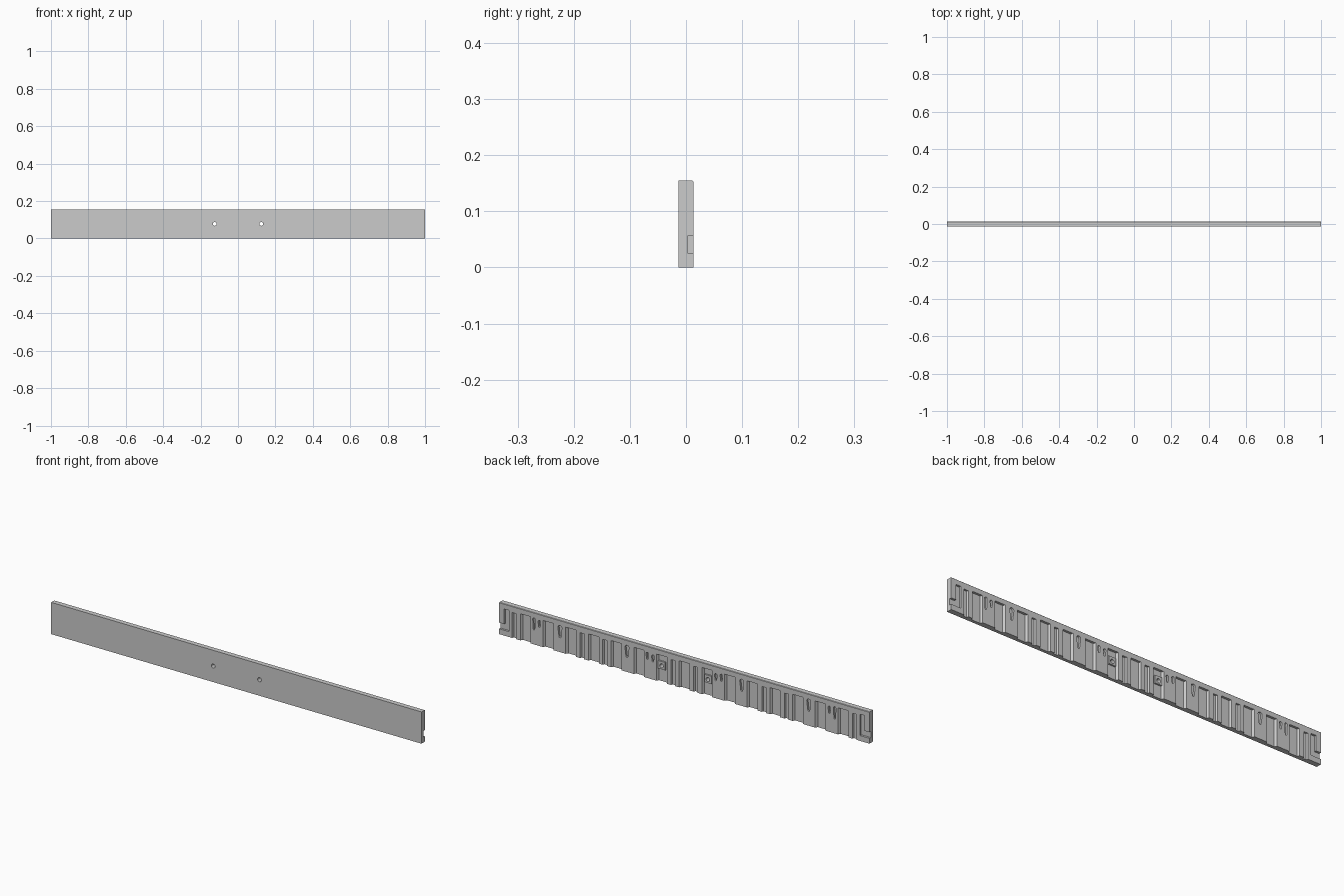
import bpy, bmesh, math
from mathutils import Vector

if "Cube" in bpy.data.objects:
    bpy.data.objects.remove(bpy.data.objects["Cube"])

BACK, FRONT, H = 0.013, -0.013, 0.155


def prism(bm, points, offset):
    """Extrude a closed outline of 3D points along an offset."""
    face = bm.faces.new([bm.verts.new(p) for p in points])
    out = bmesh.ops.extrude_face_region(bm, geom=[face])
    verts = [g for g in out["geom"] if isinstance(g, bmesh.types.BMVert)]
    bmesh.ops.translate(bm, verts=verts, vec=Vector(offset))


def make(name, bm):
    bmesh.ops.recalc_face_normals(bm, faces=bm.faces[:])
    me = bpy.data.meshes.new(name)
    bm.to_mesh(me)
    bm.free()
    ob = bpy.data.objects.new(name, me)
    bpy.context.collection.objects.link(ob)
    return ob


def groove(bm, x, half, top, floor, slant):
    """Vertical groove with slanted walls, open at the bottom edge."""
    y = BACK + 0.002
    prism(bm, [(x - half - slant, y, -0.01), (x + half + slant, y, -0.01),
               (x + half, floor, -0.01), (x - half, floor, -0.01)],
          (0, 0, top + 0.01))


def pocket(bm, outline, floor):
    """Recess of any x, z outline cut into the back."""
    prism(bm, [(x, floor, z) for x, z in outline], (0, BACK + 0.002 - floor, 0))


def keyhole(x, z0, z1, r_top, r_low):
    """Tapered slot outline, round at both ends."""
    pts = []
    for i in range(9):
        a = math.pi * i / 8
        pts.append((x + r_top * math.cos(a), z1 - r_top + r_top * math.sin(a)))
    for i in range(9):
        a = math.pi + math.pi * i / 8
        pts.append((x + r_low * math.cos(a), z0 + r_low + r_low * math.sin(a)))
    return pts


def boolean(target, tool, operation):
    tool.hide_render = True
    mod = target.modifiers.new(operation, 'BOOLEAN')
    mod.object, mod.operation, mod.solver = tool, operation, 'EXACT'
    bpy.context.view_layer.objects.active = target
    bpy.ops.object.modifier_apply(modifier=mod.name)
    bpy.data.objects.remove(tool)


# Board with a small chamfer on the back edge
bm = bmesh.new()
prism(bm, [(-1, FRONT, 0), (-1, BACK, 0), (-1, BACK, H - 0.002),
           (-1, BACK - 0.002, H), (-1, FRONT, H)], (2, 0, 0))
board = make("skirting_board", bm)

# Grooves and pockets in the back
bm = bmesh.new()
for i in range(-7, 8):
    groove(bm, i * 0.1225, 0.022, 0.13, 0.002, 0.007)
for s in (-1, 1):
    for x in (0.061, 0.43, 0.552, 0.919):
        groove(bm, s * x, 0.008, 0.124, 0.004, 0.004)
    for x in (0.31, 0.672):
        pocket(bm, keyhole(s * x, 0.07, 0.13, 0.011, 0.005), 0.003)
    for x, z0, z1 in ((0.2, 0.09, 0.125), (0.17, 0.085, 0.12),
                      (0.812, 0.07, 0.13), (0.783, 0.09, 0.125)):
        pocket(bm, keyhole(s * x, z0, z1, 0.007, 0.004), 0.003)
    # L-shaped slot opening at the board end
    pocket(bm, [(s * x, z) for x, z in ((1.01, 0.026), (1.01, 0.056), (0.974, 0.056),
                (0.974, 0.13), (0.948, 0.13), (0.948, 0.026))], 0.003)
boolean(board, make("back_recess_cutter", bm), 'DIFFERENCE')

# Bosses around the screw holes
bm = bmesh.new()
for s in (-1, 1):
    x = s * 0.125
    prism(bm, [(x - 0.019, 0, 0.061), (x + 0.019, 0, 0.061),
               (x + 0.019, 0, 0.099), (x - 0.019, 0, 0.099)], (0, 0.010, 0))
boolean(board, make("screw_boss", bm), 'UNION')

# Screw holes through the board
bm = bmesh.new()
for s in (-1, 1):
    prism(bm, [(s * 0.125 + 0.01 * math.cos(a), -0.03, 0.078 + 0.01 * math.sin(a))
               for a in (math.tau * k / 20 for k in range(20))], (0, 0.06, 0))
boolean(board, make("screw_hole_cutter", bm), 'DIFFERENCE')
